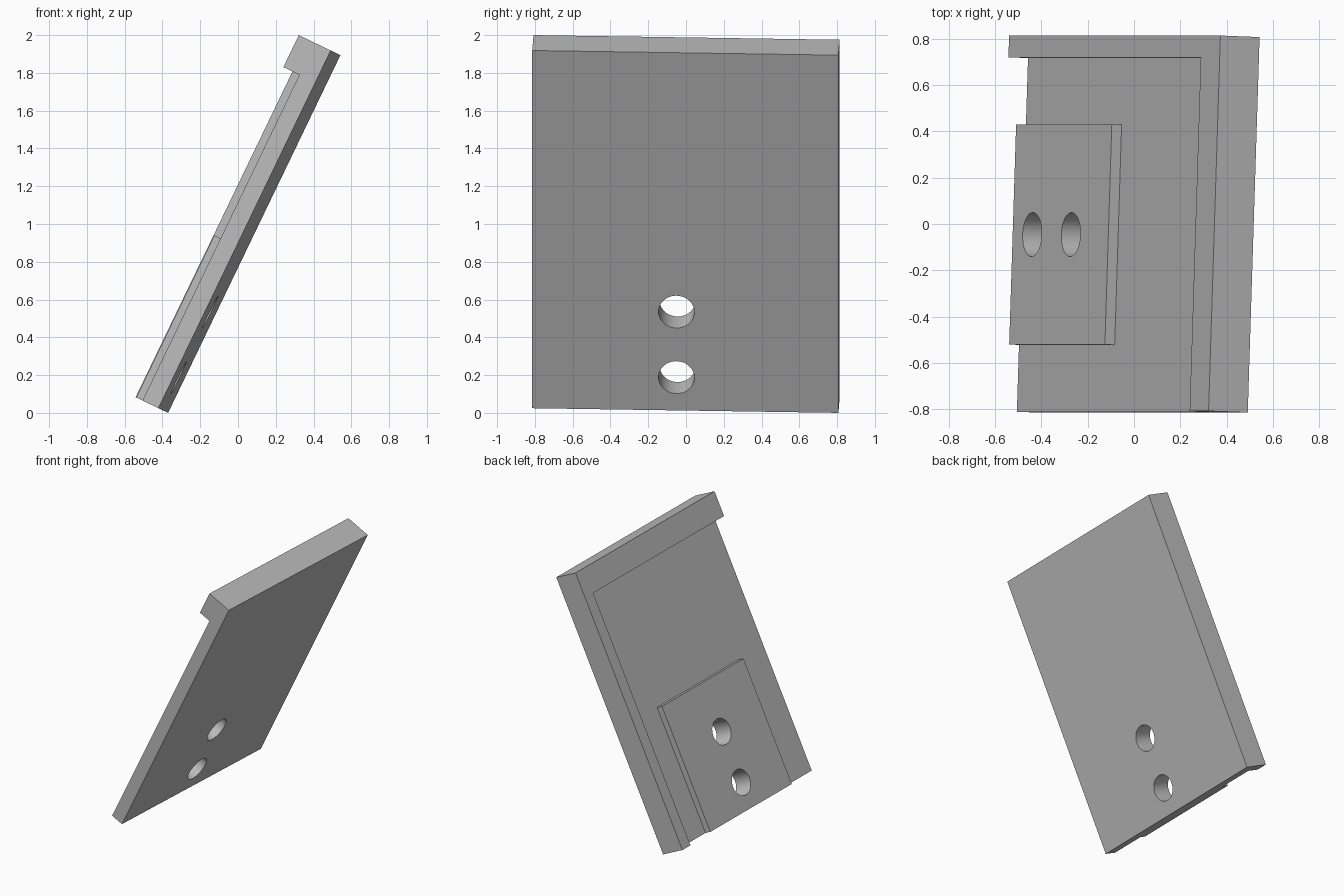
import bpy
import math
from mathutils import Matrix, Vector

if "Cube" in bpy.data.objects:
    bpy.data.objects.remove(bpy.data.objects["Cube"], do_unlink=True)

# Local frame: X up the slope, Y across the width, Z out of the recessed side
STEP = 0.094                      # base thickness and rail width
LENGTH, WIDTH, HEIGHT = 2.102, 1.622, 2 * STEP
PAD_LENGTH, PAD_START, PAD_END = 0.952, 0.289, 1.240
HOLE_RADIUS, HOLE_ROW = 0.095, 0.764

slope = Vector((0.434, 0, 0.901)).normalized()
lean = math.radians(2)
flat_normal = Vector((-slope.z, 0, slope.x))
across = Vector((0, math.cos(lean), 0)) - flat_normal * math.sin(lean)
normal = slope.cross(across)
placement = Matrix((slope, across, normal)).transposed().to_4x4()
placement.translation = (-0.421, -0.814, 0.0247)

grey = bpy.data.materials.new("plain grey")
grey.use_nodes = True
colour = (0.5, 0.5, 0.5, 1)
grey.diffuse_color = colour
grey.node_tree.nodes["Principled BSDF"].inputs["Base Color"].default_value = colour


def box(name, low, high):
    low, high = Vector(low), Vector(high)
    bpy.ops.mesh.primitive_cube_add(size=1)
    part = bpy.context.object
    part.name = name
    part.data.transform(Matrix.Translation((low + high) / 2)
                        @ Matrix.Diagonal((*(high - low), 1)))
    part.data.materials.append(grey)
    return part


def drill(name, along):
    bpy.ops.mesh.primitive_cylinder_add(vertices=64, radius=HOLE_RADIUS, depth=1)
    cutter = bpy.context.object
    cutter.name = name
    cutter.data.transform(Matrix.Translation((along, HOLE_ROW, 0)))
    cutter.data.materials.append(grey)
    return cutter


def cut(part, cutter):
    bpy.ops.object.select_all(action="DESELECT")
    part.select_set(True)
    bpy.context.view_layer.objects.active = part
    mod = part.modifiers.new("cut", "BOOLEAN")
    mod.operation = "DIFFERENCE"
    mod.solver = "EXACT"
    mod.object = cutter
    bpy.ops.object.modifier_apply(modifier=mod.name)


# Plate with a raised top lip and side rail left around the recess
plate = box("plate", (0, 0, 0), (LENGTH, WIDTH, HEIGHT))
recess = box("recess_cutter", (-1, -1, STEP),
             (LENGTH - 2 * STEP, WIDTH - STEP, 1))
cut(plate, recess)

# Square mounting pad lying in the recess
pad = box("mounting_pad", (0, PAD_START, STEP), (PAD_LENGTH, PAD_END, 1.5 * STEP))

# Two through holes
holes = [drill("lower_hole_cutter", 0.194), drill("upper_hole_cutter", 0.579)]
for part in (plate, pad):
    for hole in holes:
        cut(part, hole)
    bpy.ops.object.shade_smooth_by_angle(angle=math.radians(30))
    part.data.transform(placement)

for helper in (recess, *holes):
    bpy.data.objects.remove(helper, do_unlink=True)
